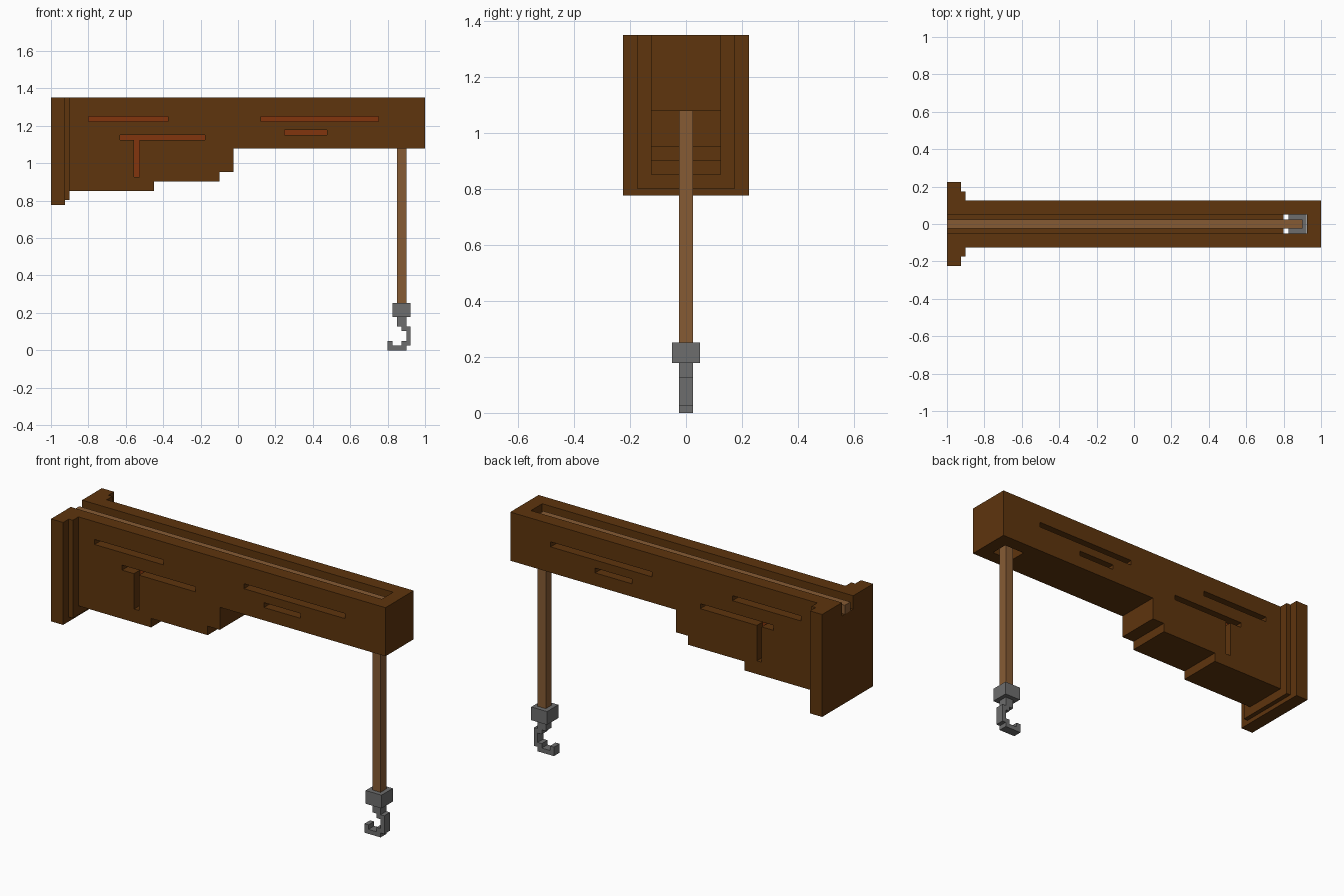
import bpy, bmesh

cube = bpy.data.objects.get("Cube")
if cube:
    bpy.data.objects.remove(cube, do_unlink=True)


def make_material(name, rgb):
    m = bpy.data.materials.new(name)
    m.use_nodes = True
    m.diffuse_color = (*rgb, 1)
    bsdf = next(n for n in m.node_tree.nodes if n.type == 'BSDF_PRINCIPLED')
    bsdf.inputs["Base Color"].default_value = (*rgb, 1)
    bsdf.inputs["Roughness"].default_value = 0.8
    return m


WOOD = make_material("dark wood", (0.112, 0.035, 0.004))
ROPE = make_material("tan rope", (0.24, 0.105, 0.034))
IRON = make_material("grey iron", (0.155, 0.155, 0.155))
RUST = make_material("red brown inlay", (0.225, 0.035, 0.004))


def prism(name, profile, y0, y1, mat):
    """Extrude an (x, z) outline from y0 to y1."""
    bm = bmesh.new()
    face = bm.faces.new([bm.verts.new((x, y0, z)) for x, z in profile])
    new = bmesh.ops.extrude_face_region(bm, geom=[face])["geom"]
    bmesh.ops.translate(bm, vec=(0, y1 - y0, 0),
                        verts=[v for v in new if isinstance(v, bmesh.types.BMVert)])
    bmesh.ops.recalc_face_normals(bm, faces=bm.faces)
    me = bpy.data.meshes.new(name)
    bm.to_mesh(me)
    bm.free()
    me.materials.append(mat)
    ob = bpy.data.objects.new(name, me)
    bpy.context.collection.objects.link(ob)
    return ob


def rect(x0, x1, z0, z1):
    return [(x0, z0), (x1, z0), (x1, z1), (x0, z1)]


def carve(target, cutters):
    """Subtract the cutters and bake the result."""
    for c in cutters:
        mod = target.modifiers.new("carve", 'BOOLEAN')
        mod.operation = 'DIFFERENCE'
        mod.solver = 'EXACT'
        mod.object = c
    bpy.context.view_layer.update()
    dg = bpy.context.evaluated_depsgraph_get()
    baked = bpy.data.meshes.new_from_object(target.evaluated_get(dg))
    target.modifiers.clear()
    target.data = baked


TOP = 1.35
HALF = 0.125      # half thickness of the beam
DEPTH = 0.055     # depth of the side grooves

# Wooden arm: wall plate, collar and stepped beam
plate = prism("wall_plate", rect(-1.0, -0.925, 0.777, TOP), -0.225, 0.225, WOOD)
collar = prism("collar", rect(-0.925, -0.9, 0.802, TOP), -0.175, 0.175, WOOD)
beam = prism("beam", [(-0.9, 0.852), (-0.45, 0.852), (-0.45, 0.902), (-0.1, 0.902),
                      (-0.1, 0.952), (-0.025, 0.952), (-0.025, 1.078), (1.0, 1.078),
                      (1.0, TOP), (-0.9, TOP)], -HALF, HALF, WOOD)

# Rope channel along the top, dropping through the beam near its tip
channel = prism("channel_cutter", [(-1.1, 1.275), (0.8, 1.275), (0.8, 0.9), (0.925, 0.9),
                                   (0.925, 1.5), (-1.1, 1.5)], -0.05, 0.05, WOOD)

# Groove outlines, repeated on both sides
grooves = [
    rect(-0.8, -0.375, 1.222, 1.25),
    [(-0.63, 1.124), (-0.556, 1.124), (-0.556, 0.926), (-0.526, 0.926),
     (-0.526, 1.124), (-0.176, 1.124), (-0.176, 1.152), (-0.63, 1.152)],
    rect(0.124, 0.75, 1.222, 1.25),
    rect(0.248, 0.475, 1.15, 1.177),
]
cutters = [channel]
for i, outline in enumerate(grooves):
    for side, s in (("front", -1), ("back", 1)):
        floor = s * (HALF - DEPTH)
        cutters.append(prism("groove_cutter", outline, floor, s * 0.2, WOOD))
        # Coloured strip at the bottom of the groove
        prism(f"groove_inlay_{side}_{i + 1}", outline, floor, floor + s * 0.003, RUST)

carve(plate, [channel])
carve(collar, [channel])
carve(beam, cutters)
for c in cutters:
    bpy.data.objects.remove(c, do_unlink=True)

# Rope lying in the channel and hanging from the tip
prism("rope", [(-1.0, 1.275), (0.85, 1.275), (0.85, 0.25), (0.9, 0.25),
               (0.9, 1.325), (-1.0, 1.325)], -0.025, 0.025, ROPE)

# Iron weight and stepped hook
prism("hook_block", rect(0.825, 0.923, 0.178, 0.252), -0.05, 0.05, IRON)
prism("hook", [(0.85, 0.178), (0.85, 0.127), (0.875, 0.127), (0.875, 0.102), (0.9, 0.102),
               (0.9, 0.05), (0.875, 0.05), (0.875, 0.025), (0.825, 0.025), (0.825, 0.05),
               (0.8, 0.05), (0.8, 0), (0.9, 0), (0.9, 0.025), (0.923, 0.025),
               (0.923, 0.127), (0.9, 0.127), (0.9, 0.178)], -0.025, 0.025, IRON)
